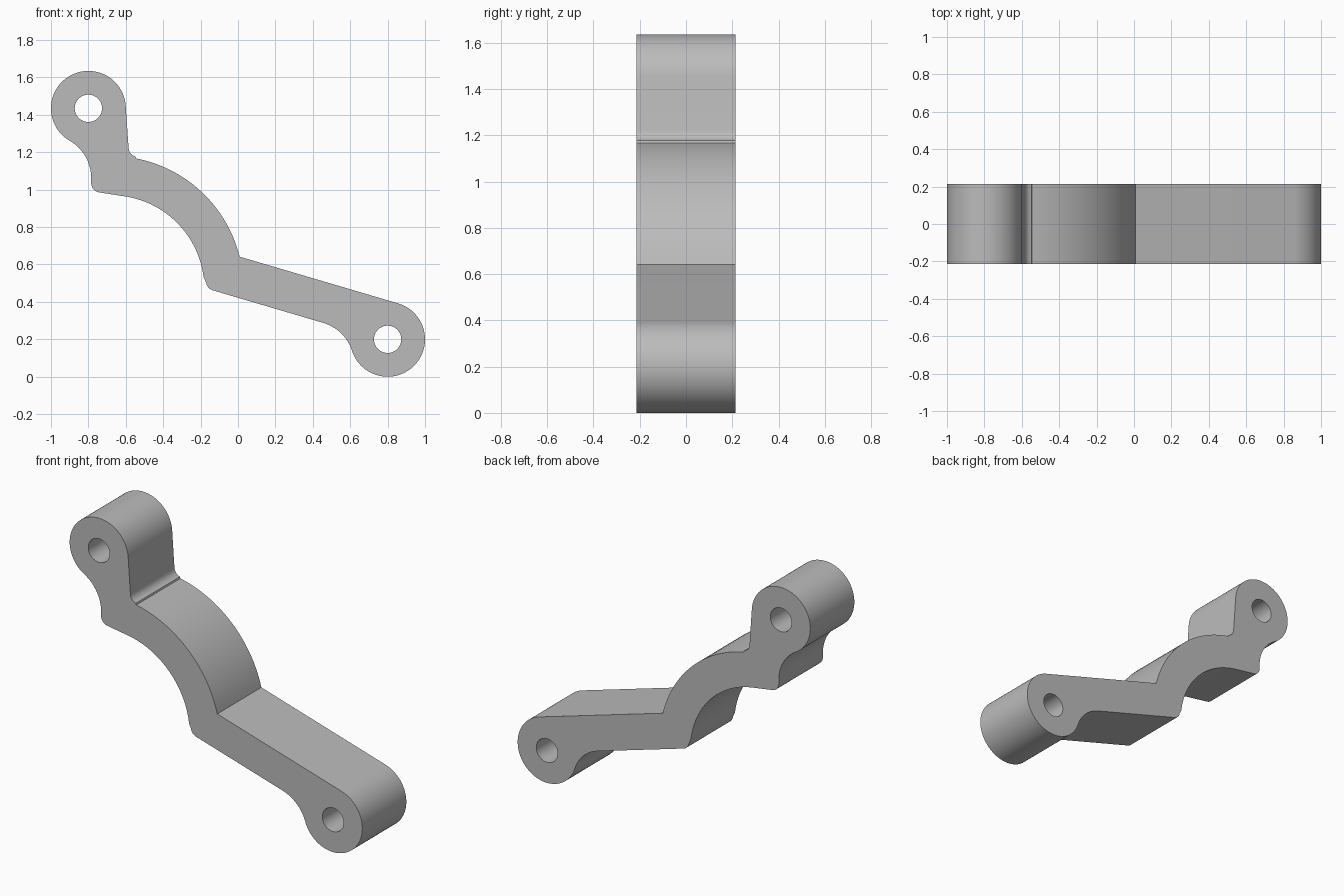
import bpy
from math import radians, cos, sin

cube = bpy.data.objects.get("Cube")
if cube:
    bpy.data.objects.remove(cube, do_unlink=True)

HALF_DEPTH = 0.215
EYE_R, HOLE_R = 0.2, 0.073
UPPER, LOWER = (-0.8, 1.435), (0.8, 0.2)   # eye centres
BOW = (-0.68, 0.47)                        # centre of the curved middle
FILLET = 0.23


def arc(centre, r, start, end, step=4):
    """Points on an arc, angles in degrees."""
    n = max(2, round(abs(end - start) / step))
    angles = [radians(start + (end - start) * i / n) for i in range(n + 1)]
    return [(centre[0] + r * cos(a), centre[1] + r * sin(a)) for a in angles]


def beside(centre, angle):
    """Centre of a fillet that touches an eye at the given angle."""
    a, d = radians(angle), EYE_R + FILLET
    return (centre[0] + d * cos(a), centre[1] + d * sin(a))


# Side profile, anticlockwise from the upper eye
outline = (
    arc(UPPER, EYE_R, 5, 240)
    + arc(beside(UPPER, 240), FILLET, 60, -4)
    + arc((-0.735, 1.035), 0.05, 180, 263, 12)      # rounded outer heel
    + arc(BOW, 0.5, 83, 7, 3)                       # underside of the bow
    + arc((-0.121, 0.51), 0.05, 187, 253, 12)       # rounded inner heel
    + arc(beside(LOWER, 198), FILLET, 73.5, 18)
    + arc(LOWER, EYE_R, 198, 433.5)
    + arc(BOW, 0.71, 14, 79, 3)                     # top of the bow
    + arc((-0.535, 1.225), 0.05, 255, 184, 12)      # inside corner
)
holes = [arc(c, HOLE_R, 0, 352.5, 7.5) for c in (UPPER, LOWER)]

# Filled profile with two holes, extruded to full depth
curve = bpy.data.curves.new("link_arm_profile", "CURVE")
curve.dimensions = "2D"
curve.fill_mode = "BOTH"
curve.extrude = HALF_DEPTH
for points in [outline] + holes:
    spline = curve.splines.new("POLY")
    spline.points.add(len(points) - 1)
    for p, (x, z) in zip(spline.points, points):
        p.co = (x, z, 0, 1)
    spline.use_cyclic_u = True

arm = bpy.data.objects.new("link_arm", curve)
bpy.context.collection.objects.link(arm)
arm.rotation_euler.x = radians(90)

grey = bpy.data.materials.new("plain grey")
grey.use_nodes = True
colour = (0.5, 0.5, 0.5, 1)
grey.diffuse_color = colour
grey.node_tree.nodes["Principled BSDF"].inputs["Base Color"].default_value = colour
curve.materials.append(grey)

# Turn into one welded mesh with smooth curved sides and sharp rims
bpy.ops.object.select_all(action="DESELECT")
arm.select_set(True)
bpy.context.view_layer.objects.active = arm
bpy.ops.object.convert(target="MESH")
bpy.ops.object.transform_apply(location=False, rotation=True, scale=False)
bpy.ops.object.mode_set(mode="EDIT")
bpy.ops.mesh.select_all(action="SELECT")
bpy.ops.mesh.remove_doubles(threshold=0.0005)
bpy.ops.mesh.normals_make_consistent(inside=False)
bpy.ops.object.mode_set(mode="OBJECT")
bpy.ops.object.shade_smooth_by_angle(angle=radians(30))
